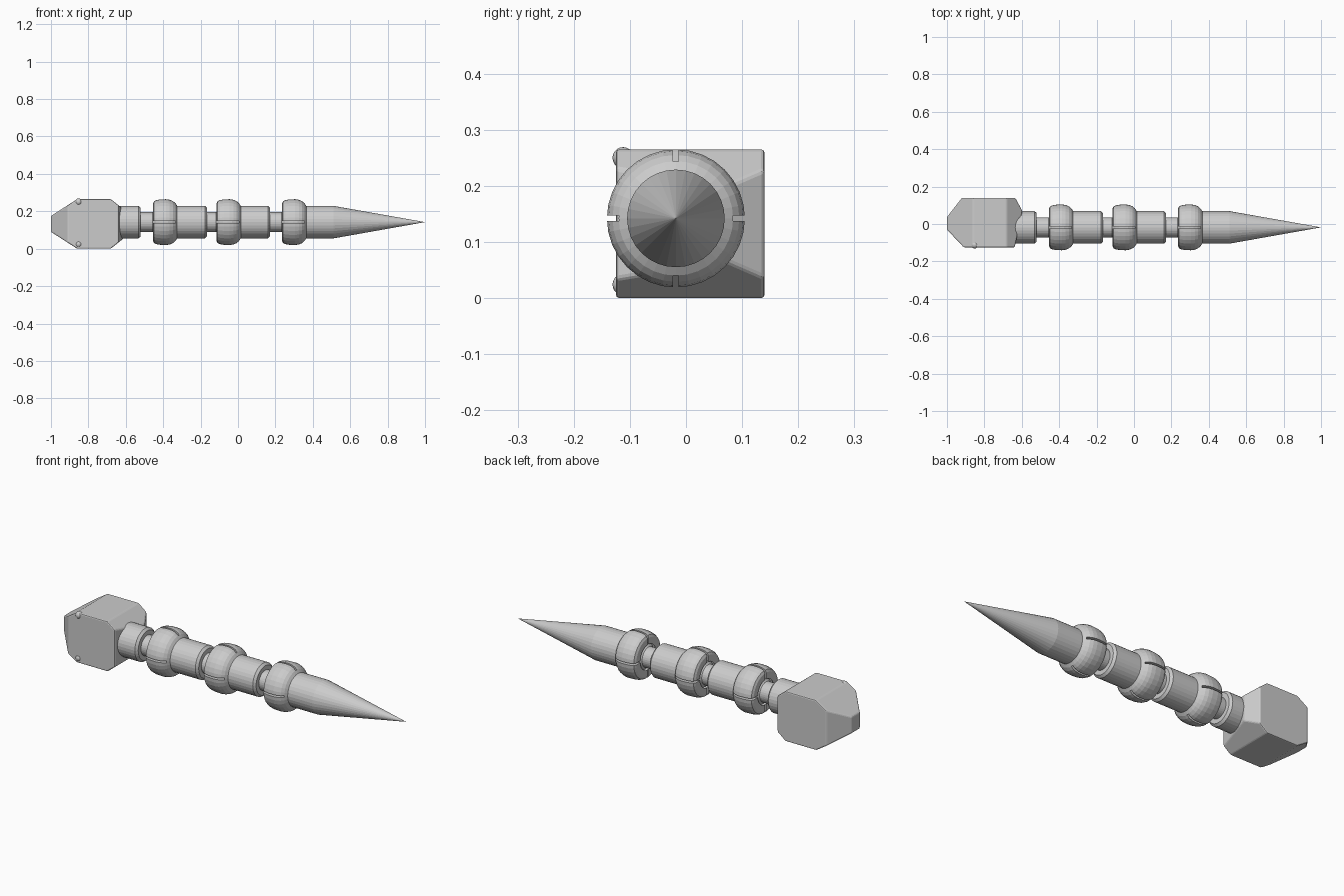
import bpy, bmesh
from math import pi, sqrt, sin, cos
from mathutils import Vector, Matrix

if "Cube" in bpy.data.objects:
    bpy.data.objects.remove(bpy.data.objects["Cube"])

AXIS = Vector((0, -0.018, 0.142))   # centre line of the body
SEG = 32


def make_object(name, bm):
    bmesh.ops.recalc_face_normals(bm, faces=bm.faces)
    me = bpy.data.meshes.new(name)
    bm.to_mesh(me)
    bm.free()
    ob = bpy.data.objects.new(name, me)
    bpy.context.collection.objects.link(ob)
    return ob


def revolve(name, profile):
    """Lathe (x, radius) points around the body axis."""
    bm = bmesh.new()
    vs = [bm.verts.new(AXIS + Vector((x, 0, r))) for x, r in profile]
    es = [bm.edges.new(p) for p in zip(vs, vs[1:])]
    bmesh.ops.spin(bm, geom=vs + es, cent=AXIS, axis=(1, 0, 0),
                   angle=2 * pi, steps=SEG, use_duplicate=False)
    bmesh.ops.remove_doubles(bm, verts=bm.verts, dist=1e-5)
    return make_object(name, bm)


def arc(cx, r, a0, a1, n=9):
    """Points of a circle centred on the axis, angle measured from +x."""
    out = []
    for i in range(n + 1):
        a = a0 + (a1 - a0) * i / n
        out.append((cx + r * cos(a), max(0, r * sin(a)) if 0.001 < a < pi - 0.001 else 0))
    return out


def socket(x):
    """Hollow cup opening at x, from the cavity bottom to the outer wall."""
    open_angle = pi - 0.797
    return arc(x + 0.065, 0.093, 0, open_angle) + [
        (x, 0.100), (x + 0.006, 0.112), (x + 0.018, 0.118), (x + 0.04, 0.122),
        (x + 0.07, 0.123), (x + 0.09, 0.120), (x + 0.107, 0.113),
        (x + 0.12, 0.102), (x + 0.13, 0.087)]


def ball_end(end, nxt):
    """Chamfered shoulder at end, thin pin, and ball seated in the next cup."""
    return [(end - 0.012, 0.087), (end, 0.076), (end, 0.053)] + \
        arc(nxt + 0.065, 0.085, pi - 0.673, 0)


def slot_cutter(name, x):
    """Four thin bars that slit the cup wall."""
    bm = bmesh.new()
    for k in range(4):
        m = (Matrix.Translation(AXIS + Vector((x + 0.055, 0, 0)))
             @ Matrix.Rotation(k * pi / 2, 4, 'X')
             @ Matrix.Translation((0, 0, 0.10))
             @ Matrix.Diagonal((0.13, 0.010, 0.10, 1)))
        bmesh.ops.create_cube(bm, size=1, matrix=m)
    ob = make_object(name, bm)
    ob.hide_render = True
    ob.hide_set(True)
    return ob


# Head: a block trimmed by planes
bm = bmesh.new()
bmesh.ops.create_cube(bm, size=1, matrix=Matrix.Translation((-0.795, 0.0075, 0.1325))
                      @ Matrix.Diagonal((0.41, 0.265, 0.265, 1)))
centre = Vector((-0.8, 0, 0.13))
xy_cuts = [((-1, 0.037), (-0.92, 0.14)), ((-1, -0.03), (-0.91, -0.125)),
           ((-0.638, -0.125), (-0.597, 0.07)), ((-0.597, 0.07), (-0.635, 0.14))]
xz_cuts = [((-1, 0.175), (-0.86, 0.265)), ((-1, 0.09), (-0.86, 0)),
           ((-0.605, 0.205), (-0.68, 0.265)), ((-0.605, 0.06), (-0.68, 0))]
planes = []
for (a, b), (c, d) in xy_cuts:
    planes.append((Vector((a, b, 0)), Vector((d - b, a - c, 0))))
for (a, b), (c, d) in xz_cuts:
    planes.append((Vector((a, 0, b)), Vector((d - b, 0, a - c))))
for co, no in planes:
    if (centre - co).dot(no) > 0:
        no = -no
    bmesh.ops.bisect_plane(bm, geom=bm.verts[:] + bm.edges[:] + bm.faces[:],
                           plane_co=co, plane_no=no, clear_outer=True)
    bmesh.ops.holes_fill(bm, edges=[e for e in bm.edges if e.is_boundary], sides=0)
head = make_object("head", bm)
bev = head.modifiers.new("soft_edges", 'BEVEL')
bev.width = 0.006
bev.segments = 2

# Eyes
for side, z in (("upper", 0.25), ("lower", 0.024)):
    bm = bmesh.new()
    bmesh.ops.create_uvsphere(bm, u_segments=16, v_segments=10, radius=0.019,
                              matrix=Matrix.Translation((-0.852, -0.112, z)))
    eye = make_object("eye_" + side, bm)
    for p in eye.data.polygons:
        p.use_smooth = True

# Neck, two links and the pointed tail
cups = [-0.455, -0.115, 0.235]
ends = [-0.165, 0.172]
revolve("neck", [(-0.64, 0), (-0.64, 0.087)] + ball_end(-0.52, cups[0]))
parts = [revolve("body_link_%d" % (i + 1), socket(cups[i]) + ball_end(ends[i], cups[i + 1]))
         for i in range(2)]
parts.append(revolve("tail", socket(cups[2]) + [(0.51, 0.087), (1.0, 0)]))

# Slits in each cup
for part, x in zip(parts, cups):
    mod = part.modifiers.new("slits", 'BOOLEAN')
    mod.operation = 'DIFFERENCE'
    mod.solver = 'EXACT'
    mod.object = slot_cutter(part.name + "_slit_cutter", x)
